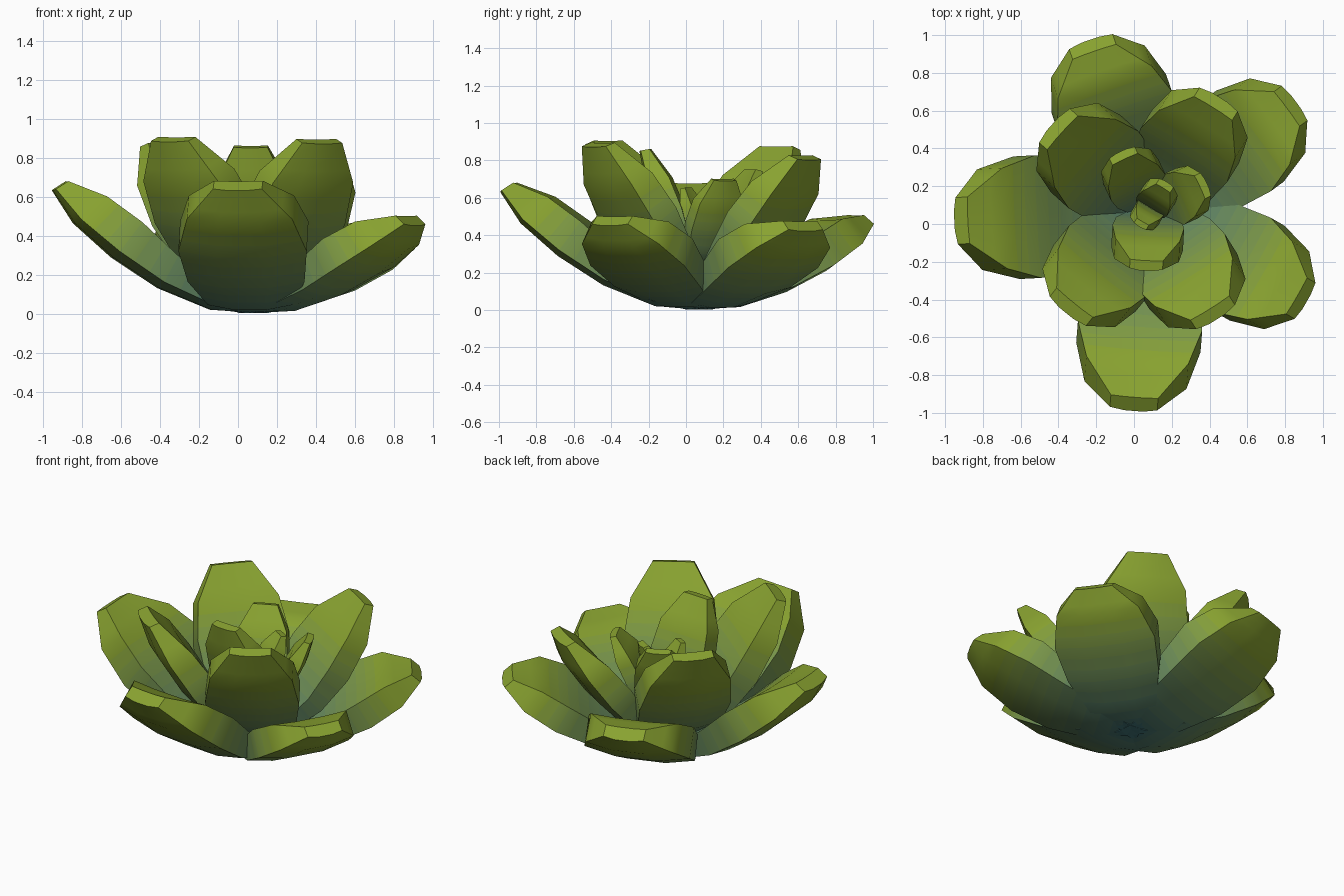
import bpy, bmesh, math
from mathutils import Vector

if "Cube" in bpy.data.objects:
    bpy.data.objects.remove(bpy.data.objects["Cube"])

CENTRE = Vector((0.08, 0.07, 0))

# Leaf stations: (reach, rise, half width, thickness), all as fractions
STATIONS = [(0.0, 0.0, 0.42, 0.30), (0.25, 0.025, 0.66, 0.65), (0.5, 0.20, 0.91, 1.0),
            (0.72, 0.45, 1.0, 1.22), (0.9, 0.73, 0.82, 1.12), (1.0, 1.0, 0.38, 0.48)]
COLUMNS = (-1, -0.4, 0.4, 1)
STEPS = 3

# Colour steps from teal base to green tip
TEAL, GREEN = (0.05, 0.17, 0.18), (0.25, 0.365, 0.03)
BANDS = 12
mats = []
for i in range(BANDS):
    f = i / (BANDS - 1)
    m = bpy.data.materials.new("leaf_colour_%d" % i)
    m.diffuse_color = [a + (b - a) * f for a, b in zip(TEAL, GREEN)] + [1]
    m.use_nodes = True
    m.node_tree.nodes["Principled BSDF"].inputs["Base Color"].default_value = m.diffuse_color
    mats.append(m)


def leaf_rows(reach, z0, height, width, thick, blunt):
    """Rows of (r, z, half width, offset r, offset z, normal), several per station gap."""
    r0 = -0.05 if reach > 0.5 else -0.02
    pts = [(r0 + (reach - r0) * s[0], z0 + (height - z0) * s[1]) for s in STATIONS]
    rows = []
    for i, s in enumerate(STATIONS):
        a, b = pts[max(i - 1, 0)], pts[min(i + 1, len(pts) - 1)]
        t = Vector((b[0] - a[0], b[1] - a[1])).normalized()
        n = Vector((-t.y, t.x))
        w = width * (s[2] + (blunt if i > 3 else 0))
        rows.append(Vector((*pts[i], w, n.x * s[3] * thick, n.y * s[3] * thick, n.x, n.y)))
    fine = []
    for a, b in zip(rows, rows[1:]):
        fine += [a + (b - a) * (k / STEPS) for k in range(STEPS)]
    return fine + [rows[-1]]


def make_leaf(name, plump, blunt, angle, reach, z0, height, width):
    ang = math.radians(angle)
    out, side = Vector((math.cos(ang), math.sin(ang), 0)), Vector((-math.sin(ang), math.cos(ang), 0))
    rows = leaf_rows(reach, z0, height, width, plump * width, blunt)
    bm = bmesh.new()
    grid = {}
    for i, (r, z, w, tx, tz, nx, nz) in enumerate(rows):
        for j, c in enumerate(COLUMNS):
            for k in (0, 1):                 # underside, upper side
                lift = (0.14, 0.04)[k] * w * c * c   # sides curl up
                rr = r + nx * lift + k * tx
                zz = z + nz * lift + k * tz
                p = CENTRE + out * rr + side * (w * c) + Vector((0, 0, zz))
                grid[i, j, k] = bm.verts.new(p)
    last, nc = len(rows) - 1, len(COLUMNS)

    def face(band, *keys):
        f = bm.faces.new([grid[k] for k in keys])
        f.material_index = band

    for i in range(last):
        band = min(BANDS - 1, int(BANDS * (i + 0.4) / last * 1.25))
        for j in range(nc - 1):
            for k in (0, 1):
                face(band, (i, j, k), (i + 1, j, k), (i + 1, j + 1, k), (i, j + 1, k))
        for j in (0, nc - 1):
            face(band, (i, j, 0), (i + 1, j, 0), (i + 1, j, 1), (i, j, 1))
    for i, band in ((0, 0), (last, BANDS - 1)):
        for j in range(nc - 1):
            face(band, (i, j, 0), (i, j + 1, 0), (i, j + 1, 1), (i, j, 1))
    bmesh.ops.recalc_face_normals(bm, faces=bm.faces)
    me = bpy.data.meshes.new(name)
    bm.to_mesh(me)
    bm.free()
    for m in mats:
        me.materials.append(m)
    ob = bpy.data.objects.new(name, me)
    bpy.context.collection.objects.link(ob)
    bpy.ops.object.select_all(action='DESELECT')
    ob.select_set(True)
    bpy.context.view_layer.objects.active = ob
    bpy.ops.object.shade_smooth_by_angle(angle=math.radians(40))


# plumpness, bluntness, then per leaf: angle, reach, base height, tip height, half width
RINGS = {
    "outer_leaf": (0.56, 0.0, [(183, 1.035, 0, 0.63, 0.325), (265.5, 1.065, 0, 0.63, 0.33),
                               (-30, 0.965, 0, 0.45, 0.29), (36.5, 0.97, 0, 0.42, 0.30),
                               (109, 0.96, 0, 0.45, 0.32)]),
    "middle_leaf": (0.55, 0.06, [(138, 0.69, 0.08, 0.85, 0.275), (58, 0.71, 0.08, 0.80, 0.27),
                                 (-58, 0.68, 0.08, 0.87, 0.275), (231, 0.70, 0.08, 0.88, 0.28)]),
    "inner_leaf": (0.62, 0.08, [(267, 0.32, 0.2, 0.85, 0.19), (115, 0.35, 0.2, 0.74, 0.16),
                                (25, 0.34, 0.2, 0.69, 0.145)]),
    "bud_leaf": (0.85, 0.08, [(58, 0.18, 0.3, 0.67, 0.095), (240, 0.10, 0.3, 0.65, 0.08)]),
}
for name, (plump, blunt, leaves) in RINGS.items():
    for i, args in enumerate(leaves):
        make_leaf("%s_%d" % (name, i + 1), plump, blunt, *args)
